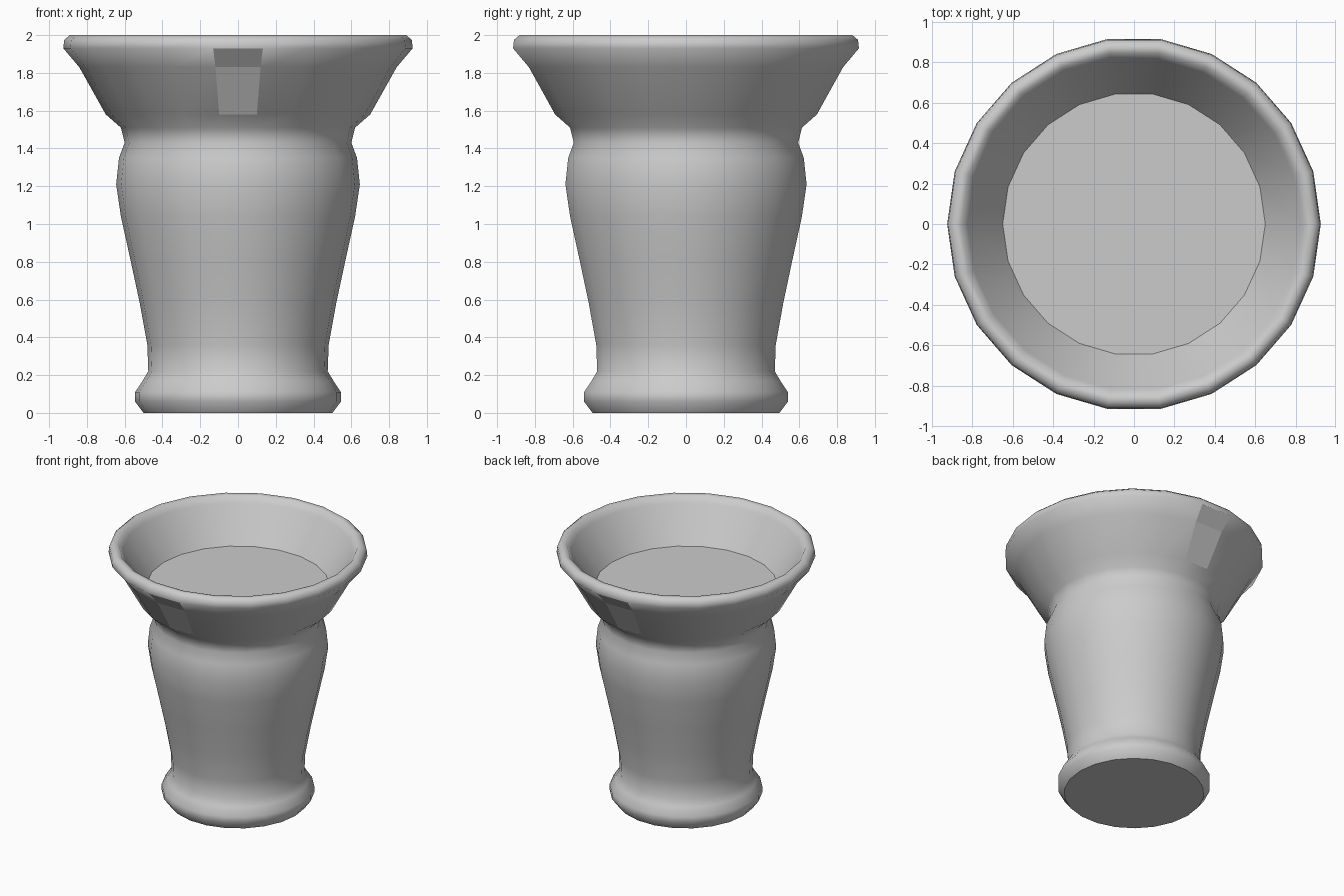
import bpy, bmesh
from math import cos, sin, tau

if "Cube" in bpy.data.objects:
    bpy.data.objects.remove(bpy.data.objects["Cube"])

SIDES = 22

def ring(bm, r, z):
    return [bm.verts.new((r * cos(tau * i / SIDES), r * sin(tau * i / SIDES), z))
            for i in range(SIDES)]

def finish(bm, name):
    me = bpy.data.meshes.new(name)
    bm.to_mesh(me)
    bm.free()
    ob = bpy.data.objects.new(name, me)
    bpy.context.collection.objects.link(ob)
    return ob

# Urn wall: foot, tapered body, neck, flared bowl, rounded rim, inner wall
profile = [(.50, 0), (.545, .06), (.545, .11), (.505, .17), (.475, .22),
           (.48, .36), (.52, .58), (.567, .80), (.62, 1.04), (.645, 1.21),
           (.63, 1.35), (.60, 1.43), (.62, 1.51), (.70, 1.58), (.84, 1.83),
           (.925, 1.93), (.92, 1.975), (.89, 2.0), (.855, 1.995),
           (.825, 1.95), (.65, 1.69)]
bm = bmesh.new()
rings = [ring(bm, r, z) for r, z in profile]
for k, (a, b) in enumerate(zip(rings, rings[1:])):
    for i in range(SIDES):
        j = (i + 1) % SIDES
        f = bm.faces.new((a[i], a[j], b[j], b[i]))
        # flat panels at the front and back of the flared bowl
        f.smooth = not (k in (13, 14) and i in (5, 16))
# Base, with a sharp edge around it
base = bm.faces.new(rings[0][::-1])
for e in base.edges:
    e.smooth = False
finish(bm, "urn_body")

# Flat fill inside the bowl
bm = bmesh.new()
bm.faces.new(ring(bm, .65, 1.69))
finish(bm, "bowl_floor")
